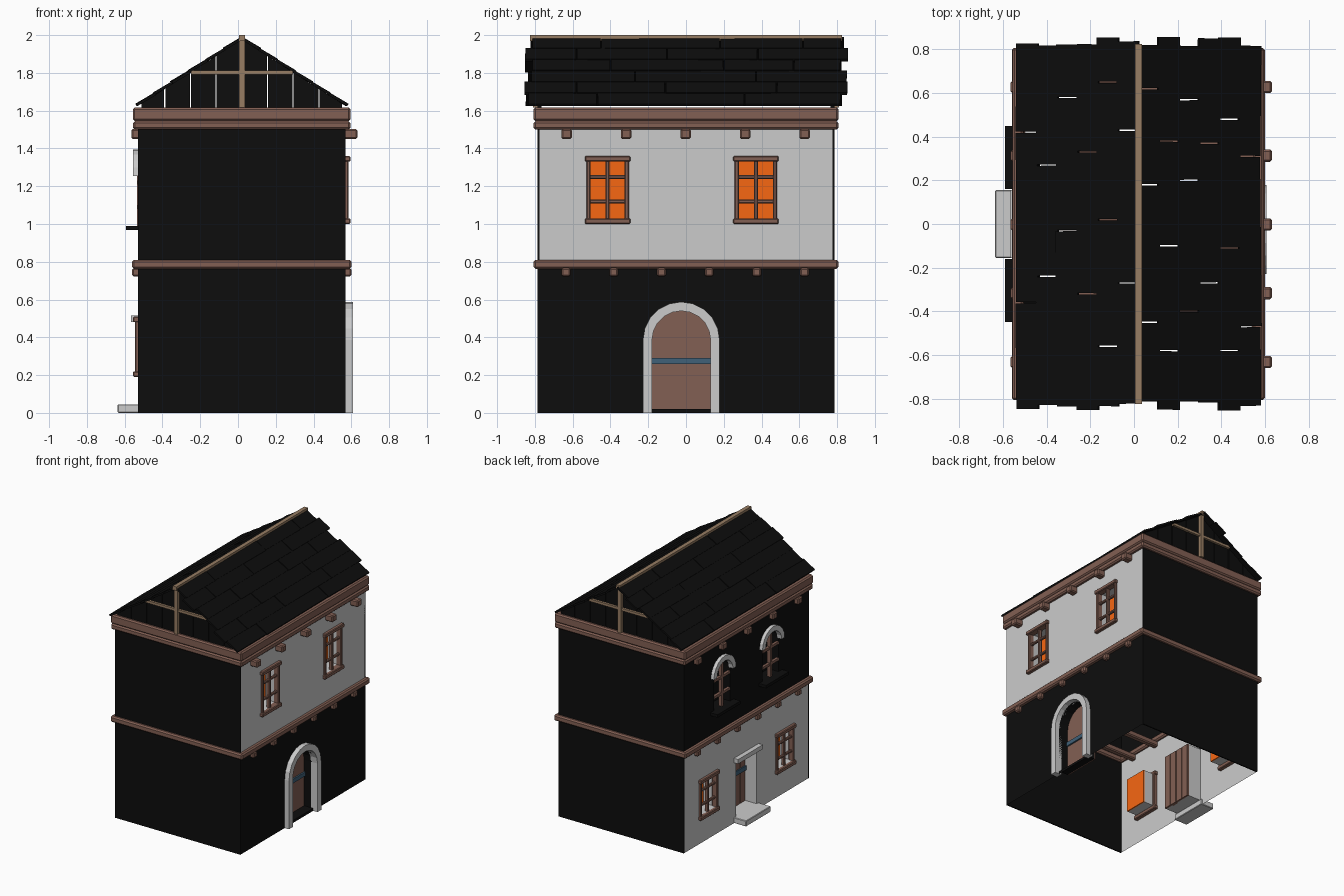
import bpy, bmesh, math, random
from mathutils import Matrix, Vector

if "Cube" in bpy.data.objects:
    bpy.data.objects.remove(bpy.data.objects["Cube"])
random.seed(4)

def material(name, rgb):
    m = bpy.data.materials.new(name)
    m.diffuse_color = (*rgb, 1)
    m.use_nodes = True
    m.node_tree.nodes["Principled BSDF"].inputs["Base Color"].default_value = m.diffuse_color
    return m

BLACK = material("dark", (.004, .004, .004))
BROWN = material("timber", (.225, .115, .087))
TAN = material("pale_timber", (.31, .205, .125))
ORANGE = material("glow", (.93, .135, .006))
BLUE = material("iron", (.05, .12, .19))
GREY = None
XR, XL, YW = .57, -.53, .785

def finish(name, bm, mat, bevel=0):
    me = bpy.data.meshes.new(name)
    bm.to_mesh(me)
    bm.free()
    ob = bpy.data.objects.new(name, me)
    bpy.context.collection.objects.link(ob)
    if mat:
        me.materials.append(mat)
    if bevel:
        b = ob.modifiers.new("bevel", 'BEVEL')
        b.width, b.segments = bevel, 1
    return ob

def box(name, x0, x1, y0, y1, z0, z1, mat, bevel=0):
    bm = bmesh.new()
    size = Vector((abs(x1 - x0), abs(y1 - y0), abs(z1 - z0)))
    mid = Vector(((x0 + x1) / 2, (y0 + y1) / 2, (z0 + z1) / 2))
    bmesh.ops.create_cube(bm, size=1, matrix=Matrix.Translation(mid) @ Matrix.Diagonal((*size, 1)))
    return finish(name, bm, mat, bevel)

def prism(name, pts, axis, a, b, mat):
    """Extrude a 2D profile along x (points are y,z) or y (points are x,z)."""
    put = (lambda p, d: (d, p[0], p[1])) if axis == 'x' else (lambda p, d: (p[0], d, p[1]))
    bm = bmesh.new()
    lo = [bm.verts.new(put(p, a)) for p in pts]
    hi = [bm.verts.new(put(p, b)) for p in pts]
    bm.faces.new(lo)
    bm.faces.new(hi[::-1])
    for i in range(len(pts)):
        j = (i + 1) % len(pts)
        bm.faces.new((lo[i], lo[j], hi[j], hi[i]))
    bmesh.ops.recalc_face_normals(bm, faces=bm.faces)
    return finish(name, bm, mat)

def arc(cy, cz, r, n=10):
    return [(cy + r * math.cos(math.pi * i / n), cz + r * math.sin(math.pi * i / n)) for i in range(n + 1)]

def rect(y0, y1, z0, z1):
    return [(y0, z0), (y1, z0), (y1, z1), (y0, z1)]

def arched(cy, r, z0, spring):
    return [(cy - r, z0), (cy + r, z0)] + arc(cy, spring, r)

def wall(name, x, s, z0, z1, holes, mat):
    """Thin wall facing s*x; each hole is (outline, depth, fill material) and gets a reveal and a back panel."""
    bm = bmesh.new()
    edges = []
    loops = []
    for pts in [rect(-YW, YW, z0, z1)] + [h[0] for h in holes]:
        vs = [bm.verts.new((x, *p)) for p in pts]
        edges += [bm.edges.new((vs[i], vs[(i + 1) % len(vs)])) for i in range(len(vs))]
        loops.append(vs)
    bmesh.ops.triangle_fill(bm, use_beauty=True, use_dissolve=False, edges=edges, normal=(s, 0, 0))
    bm.faces.ensure_lookup_table()
    first = bm.faces[0]
    for vs, (pts, depth, fill) in zip(loops[1:], holes):
        back = [bm.verts.new((x - s * depth, *p)) for p in pts]
        for i in range(len(vs)):
            j = (i + 1) % len(vs)
            bm.faces.new((vs[i], vs[j], back[j], back[i]))
        prism(name + "_opening_panel", pts, 'x', x - s * depth, x - s * (depth + .01), fill)
    bmesh.ops.recalc_face_normals(bm, faces=bm.faces)
    first.normal_update()
    if first.normal.x * s < 0:
        bmesh.ops.reverse_faces(bm, faces=bm.faces)
    finish(name, bm, mat)

# Walls: front and back plain, left and right with openings
for y, n in ((-YW, "front_wall"), (YW - .01, "back_wall")):
    box(n, XL, XR, y, y + .01, 0, 1.6, BLACK)
DOOR_Y = -.025
wall("right_lower_wall", XR, 1, 0, .79, [(arched(DOOR_Y, .155, .02, .385), .08, BROWN)], BLACK)
wall("right_upper_wall", XR, 1, .79, 1.6,
     [(rect(c - .095, c + .095, 1.03, 1.34), .105, ORANGE) for c in (-.415, .37)], GREY)
wall("left_lower_wall", XL, -1, 0, .79,
     [(rect(c - .095, c + .095, .22, .49), .105, ORANGE) for c in (-.48, .48)]
     + [(rect(-.13, .13, .045, .48), .11, BROWN)], GREY)
wall("left_upper_wall", XL, -1, .79, 1.6,
     [(arched(c, .1, .99, 1.26), .09, BLACK) for c in (-.305, .305)], BLACK)

# Rectangular timber windows
def window(x, s, c, z0, z1):
    def bar(n, d0, d1, y0, y1, a, b):
        box("window_" + n, x + s * d0, x + s * d1, c + y0, c + y1, a, b, BROWN, .005)
    bar("lintel", -.03, .025, -.12, .12, z1 - .03, z1)
    bar("sill", -.03, .025, -.12, .12, z0, z0 + .03)
    for k in (-1, 1):
        bar("post", -.03, .015, k * .112, k * .09, z0 + .02, z1 - .02)
    bar("mullion", -.025, .005, -.01, .01, z0 + .02, z1 - .02)
    for f in (.33, .69):
        zz = z0 + f * (z1 - z0)
        bar("rail", -.02, .002, -.1, .1, zz - .01, zz + .01)

for c in (-.415, .37):
    window(XR, 1, c, 1.0, 1.36)
for c in (-.48, .48):
    window(XL, -1, c, .19, .51)

# Arched windows on the left upper floor
for c in (-.305, .305):
    prism("window_arch", arc(c, 1.255, .14) + arc(c, 1.255, .1)[::-1], 'x', XL + .01, XL - .027, GREY)
    box("arch_window_sill", XL + .01, -.592, c - .145, c + .145, .967, .99, BLACK)
    box("arch_window_mullion", XL + .025, XL - .005, c - .011, c + .011, .985, 1.35, BROWN)
    for z in (1.09, 1.22):
        box("arch_window_rail", XL + .02, XL - .002, c - .1, c + .1, z - .01, z + .01, BROWN)

# Arched right door: stone surround and iron band
outer = [(DOOR_Y + .203, 0)] + arc(DOOR_Y, .385, .203) + [(DOOR_Y - .203, 0)]
inner = [(DOOR_Y + .155, 0)] + arc(DOOR_Y, .385, .155) + [(DOOR_Y - .155, 0)]
prism("door_surround", outer + inner[::-1], 'x', XR - .02, .608, GREY)
box("door_band", XR - .082, XR - .068, DOOR_Y - .155, DOOR_Y + .155, .259, .291, BLUE)

# Left door: planks, band, lintel and step
for i in range(4):
    y = -.13 + i * .065
    box("door_plank", XL + .125, XL + .1, y + .003, y + .062, .045, .48, BROWN)
box("left_door_band", XL + .102, XL + .09, -.13, .13, .29, .325, BLUE)
box("door_lintel", XL + .02, -.567, -.155, .155, .48, .515, GREY)
box("door_step", XL + .01, -.637, -.155, .155, 0, .045, GREY, .004)

# Timber belts around the house
def belt(name, z0, z1, x0, x1, y, w=.05):
    box(name + "_left", x0, x0 + w, -y, y, z0, z1, BROWN, .01)
    box(name + "_right", x1 - w, x1, -y, y, z0, z1, BROWN, .01)
    box(name + "_front", x0, x1, -y, -y + w, z0, z1, BROWN, .01)
    box(name + "_back", x0, x1, y - w, y, z0, z1, BROWN, .01)

belt("middle_belt", .762, .81, -.56, .6, .807)
belt("upper_belt_lower", 1.5, 1.545, -.555, .595, .807)
belt("upper_belt_upper", 1.545, 1.617, -.557, .595, .807)

# Joists running through the house
for i in range(6):
    y = -.635 + i * .2525
    box("lower_joist", -.56, .6, y - .023, y + .023, .722, .768, BROWN, .008)
for i in range(5):
    y = -.632 + i * .315
    box("upper_joist", -.565, .632, y - .028, y + .028, 1.45, 1.503, BROWN, .008)

# Gables: vertical boards with slits, and pale cross timbers
RX, RZ, HALF, EAVE = .02, 1.985, .555, 1.63
def roof_z(dx):
    return RZ - (RZ - EAVE) * dx / HALF

for s in (-1, 1):
    y = s * .775
    for k in (-1, 1):
        for i in range(4):
            a, b = i * .136 + .003, min((i + 1) * .136 - .003, .53)
            prism("gable_board", [(RX + k * a, 1.615), (RX + k * b, 1.615),
                                  (RX + k * b, roof_z(b) - .008), (RX + k * a, roof_z(a) - .008)],
                  'y', y - .01, y + .01, BLACK)
    box("gable_post", RX - .016, RX + .016, s * .78, s * .81, 1.617, 1.985, TAN)
    box("gable_crossbar", RX - .27, RX + .27, s * .783, s * .803, 1.792, 1.812, TAN)
box("ridge_beam", RX - .016, RX + .016, -.825, .825, 1.97, 2.0, TAN)

# Roof shingle planks: joints listed per row from ridge to eave
JOINTS = {1: [(.62, .18, -.45), (.38, -.1, -.58), (.57, .2, -.4), (.37, -.27), (.48, -.11, -.58), (.31, -.47)],
          -1: [(.43, -.27), (.65, .02, -.56), (.33, -.32), (.58, -.03), (.27, -.24), (.42, -.36)]}
slope = math.atan2(RZ - EAVE, HALF)
row = HALF / 6
for k, rows in JOINTS.items():
    for i, joints in enumerate(rows):
        ends = [random.uniform(.81, .865), *joints, -random.uniform(.81, .865)]
        for y1, y0 in zip(ends, ends[1:]):
            dx = (i + .5) * row
            ob = box("roof_plank", -row / math.cos(slope) * .52, row / math.cos(slope) * .52,
                     -(y1 - y0) / 2 + .003, (y1 - y0) / 2 - .003, -.007, .007, BLACK)
            ob.location = (RX + k * dx, (y0 + y1) / 2, roof_z(dx))
            ob.rotation_euler = (0, k * (slope - math.radians(2)), random.uniform(-.012, .012))
